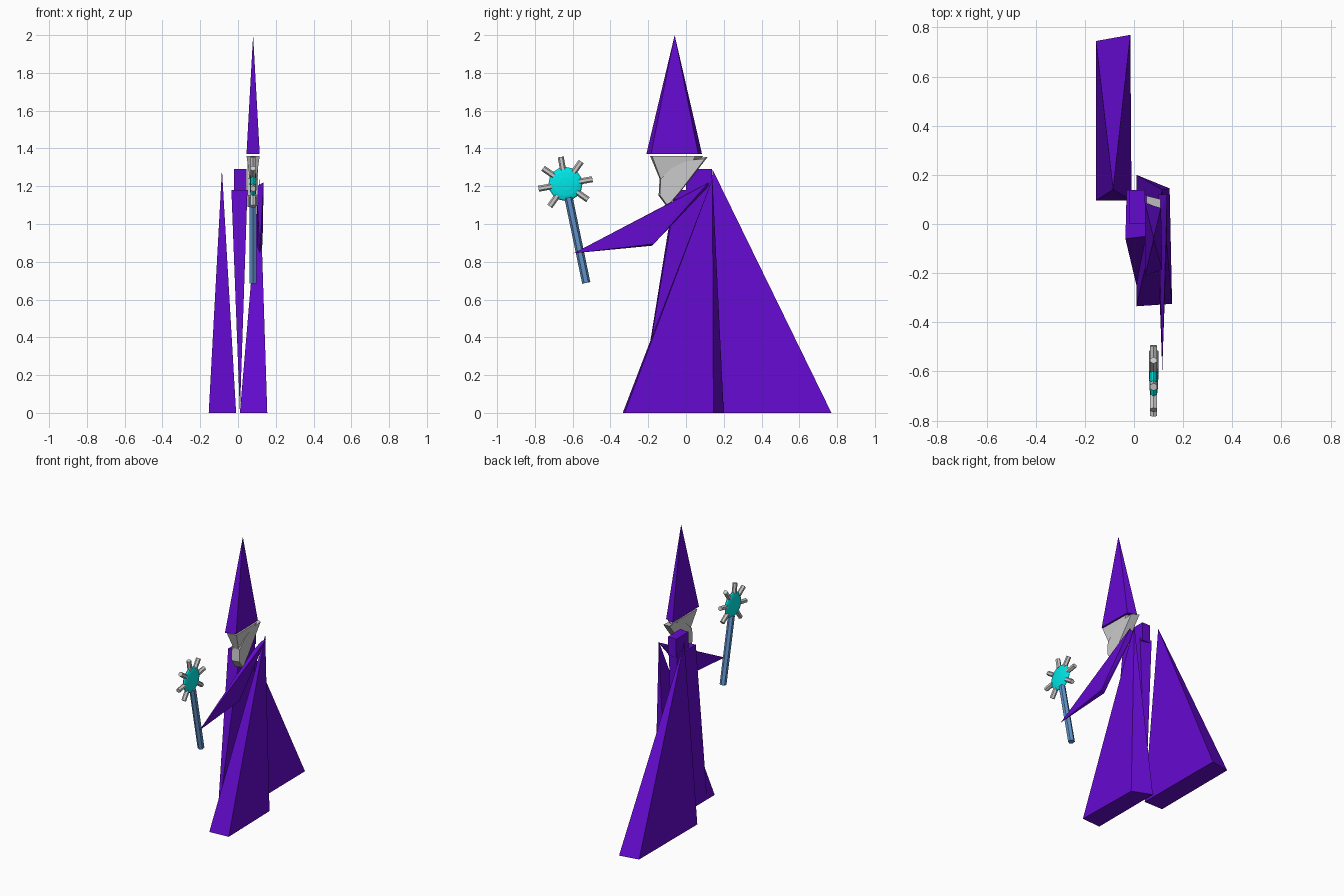
import bpy, bmesh
from math import radians, sin, cos
from mathutils import Vector, Matrix

if "Cube" in bpy.data.objects:
    bpy.data.objects.remove(bpy.data.objects["Cube"])


def material(name, rgb):
    m = bpy.data.materials.new(name)
    m.diffuse_color = (*rgb, 1)
    m.use_nodes = True
    m.node_tree.nodes["Principled BSDF"].inputs["Base Color"].default_value = m.diffuse_color
    return m


PURPLE = material("purple_cloth", (0.13, 0.003, 0.63))
BLUE = material("blue_shaft", (0.12, 0.29, 0.58))
CYAN = material("cyan_glow", (0.0, 0.8, 0.8))


def finish(bm, name, mat=None):
    bmesh.ops.recalc_face_normals(bm, faces=bm.faces)
    me = bpy.data.meshes.new(name)
    bm.to_mesh(me)
    bm.free()
    if mat:
        me.materials.append(mat)
    ob = bpy.data.objects.new(name, me)
    bpy.context.collection.objects.link(ob)
    return ob


def facet(name, points, mat=None):
    """Flat-sided solid wrapped around a few corner points."""
    bm = bmesh.new()
    for p in points:
        bm.verts.new(p)
    out = bmesh.ops.convex_hull(bm, input=bm.verts)
    loose = [v for v in set(out["geom_interior"] + out["geom_unused"])
             if isinstance(v, bmesh.types.BMVert)]
    bmesh.ops.delete(bm, geom=loose, context='VERTS')
    bmesh.ops.dissolve_limit(bm, angle_limit=radians(1), verts=bm.verts, edges=bm.edges)
    return finish(bm, name, mat)


def rod(name, a, b, radius, sides, mat=None):
    a, b = Vector(a), Vector(b)
    bm = bmesh.new()
    bmesh.ops.create_cone(bm, cap_ends=True, segments=sides, radius1=radius,
                          radius2=radius, depth=(b - a).length)
    rot = Vector((0, 0, 1)).rotation_difference(b - a).to_matrix().to_4x4()
    bm.transform(Matrix.Translation((a + b) / 2) @ rot)
    return finish(bm, name, mat)


def quad(corners, z):
    return [(x, y, z) for x, y in corners]


# Hat and head: pyramids pointing up and down from the brim
facet("hat", quad([(0.045, -0.21), (0.045, 0.085), (0.11, 0.065), (0.115, -0.185)], 1.37)
      + [(0.08, -0.06, 2.0)], PURPLE)
facet("head", quad([(0.045, -0.19), (0.05, 0.09), (0.11, 0.05), (0.115, -0.18)], 1.36)
      + [(0.08, -0.09, 1.12)])

# Beard: prism with a slightly narrower right face
beard = [(-0.14, 1.24), (-0.145, 1.15), (-0.10, 1.09), (-0.03, 1.17),
         (0.115, 1.355), (0.01, 1.345), (-0.08, 1.30)]
facet("beard", [(0.05, y, z) for y, z in beard]
      + [(0.107, y * 0.92 - 0.005, 1.2 + (z - 1.2) * 0.94) for y, z in beard])

# Robe, cape and torso
facet("robe", quad([(0.01, 0.2), (0.145, 0.145), (0.155, -0.325), (0.01, -0.335)], 0)
      + [(0.115, 0.14, 1.24)], PURPLE)
facet("cape", quad([(-0.155, 0.095), (-0.01, 0.095), (-0.015, 0.77), (-0.155, 0.745)], 0)
      + [(-0.085, 0.14, 1.29)], PURPLE)
facet("torso", quad([(-0.035, -0.06), (0.05, -0.05), (0.05, 0.12), (-0.03, 0.14)], 1.18)
      + [(0.01, -0.25, 0), (0.01, 0.13, 0)], PURPLE)
facet("neck", [(x, y, z) for x in (-0.02, 0.045) for y in (0.0, 0.138)
               for z in (1.16, 1.29)], PURPLE)

# Raised arm with pointed hand
facet("sleeve", [(0.10, 0.12, 1.20), (0.135, 0.12, 1.22), (0.10, 0.03, 1.17),
                 (0.135, 0.03, 1.17), (0.10, -0.18, 0.885), (0.13, -0.17, 0.895),
                 (0.115, -0.595, 0.845)], PURPLE)

# Staff
rod("staff_shaft", (0.08, -0.528, 0.688), (0.08, -0.622, 1.14), 0.022, 6, BLUE)

# Flattened orb
ORB = Vector((0.08, -0.638, 1.212))
bm = bmesh.new()
bmesh.ops.create_uvsphere(bm, u_segments=16, v_segments=8, radius=0.09)
bm.transform(Matrix.Translation(ORB) @ Matrix.Diagonal((0.2, 1, 1, 1))
             @ Matrix.Rotation(radians(90), 4, 'Y'))
finish(bm, "staff_orb", CYAN)

# Spokes around the orb, leaving out the one where the shaft meets it
for i, deg in enumerate((-10, 35, 80, 125, 215, 260, 305)):
    d = Vector((0, sin(radians(deg)), cos(radians(deg))))
    rod(f"staff_spoke_{i + 1}", ORB + d * 0.075, ORB + d * 0.145, 0.016, 6)
